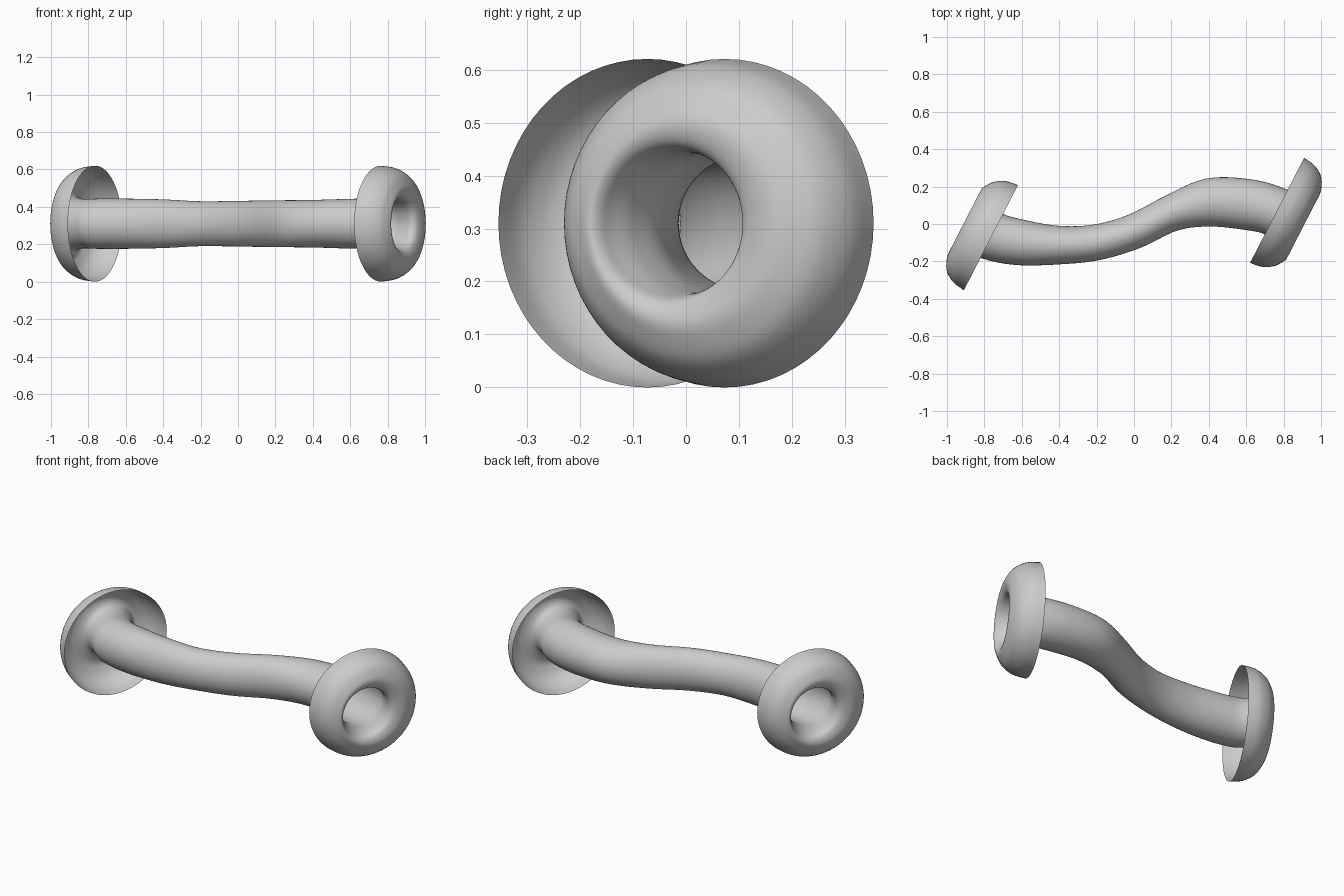
import bpy
import bmesh
import math

cube = bpy.data.objects.get("Cube")
if cube:
    bpy.data.objects.remove(cube)

MID_Z = 0.313
SIDES = 64
STEPS = 6
AXIS = math.radians(-27.2)
RIM_X, RIM_Y = 0.765, 0.073

# Flange profile from rim to throat: axial distance, radius, sideways shift
flange = [
    (0.0, 0.316, 0.0), (0.07, 0.304, 0.0), (0.125, 0.27, 0.0),
    (0.154, 0.225, -0.005), (0.164, 0.19, -0.015), (0.153, 0.157, -0.032),
    (0.125, 0.141, -0.036), (0.07, 0.134, -0.022),
]

# Tube sections: x, y, heading in degrees, half width, half height
tube = [
    (-0.75, -0.068, -29, 0.132, 0.134), (-0.6, -0.1, -11, 0.122, 0.134),
    (-0.4, -0.113, -1, 0.103, 0.13), (-0.2, -0.098, 10, 0.096, 0.12),
    (0.0, -0.04, 22, 0.094, 0.122), (0.2, 0.057, 24, 0.098, 0.125),
    (0.4, 0.114, 8, 0.129, 0.127), (0.6, 0.105, -10, 0.136, 0.133),
    (0.75, 0.068, -29, 0.134, 0.135),
]


def flange_section(side, axial, radius, shift):
    x = RIM_X + axial * math.cos(AXIS) - shift * math.sin(AXIS)
    y = RIM_Y + axial * math.sin(AXIS) + shift * math.cos(AXIS)
    return (side * x, side * y, AXIS, radius, radius * 0.981)


def blend(a, b, c, d, t):
    """Smooth curve through b and c."""
    return tuple(
        0.5 * (2 * q + (r - p) * t + (2 * p - 5 * q + 4 * r - s) * t * t
               + (3 * q - p - 3 * r + s) * t ** 3)
        for p, q, r, s in zip(a, b, c, d))


# One continuous run of sections: left rim, tube, right rim
keys = [flange_section(-1, *p) for p in flange]
keys += [(x, y, math.radians(h), w, v) for x, y, h, w, v in tube]
keys += [flange_section(1, *p) for p in reversed(flange)]

sections = []
last = len(keys) - 1
for i in range(last):
    around = [keys[min(max(k, 0), last)] for k in range(i - 1, i + 3)]
    sections += [blend(*around, s / STEPS) for s in range(STEPS)]
sections.append(keys[-1])

# Skin the sections as an open sheet
bm = bmesh.new()
rings = []
for x, y, heading, half_w, half_h in sections:
    ring = []
    for j in range(SIDES):
        a = math.tau * j / SIDES
        across = half_w * math.cos(a)
        ring.append(bm.verts.new((x - across * math.sin(heading),
                                  y + across * math.cos(heading),
                                  MID_Z - 0.003 + half_h * math.sin(a))))
    rings.append(ring)
for r0, r1 in zip(rings, rings[1:]):
    for j in range(SIDES):
        k = (j + 1) % SIDES
        bm.faces.new((r0[j], r0[k], r1[k], r1[j])).smooth = True

mesh = bpy.data.meshes.new("flared_tube")
bm.to_mesh(mesh)
bm.free()

# Plain grey surface
grey = bpy.data.materials.new("light_grey")
grey.use_nodes = True
color = (0.6, 0.6, 0.6, 1.0)
grey.diffuse_color = color
grey.node_tree.nodes["Principled BSDF"].inputs["Base Color"].default_value = color
mesh.materials.append(grey)

tube_object = bpy.data.objects.new("flared_tube", mesh)
bpy.context.collection.objects.link(tube_object)
